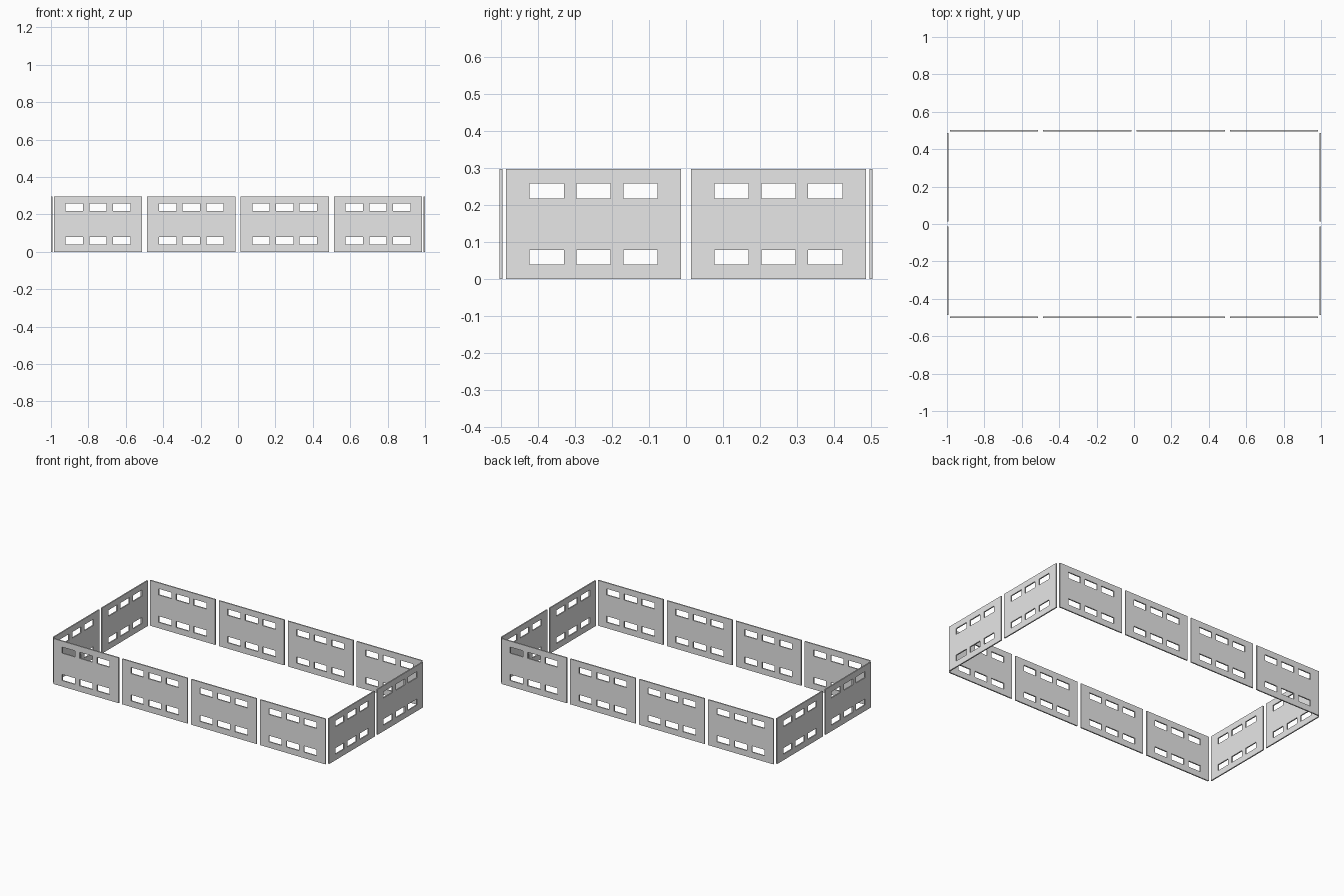
import bpy, bmesh, math

cube = bpy.data.objects.get("Cube")
if cube:
    bpy.data.objects.remove(cube, do_unlink=True)

PITCH = 0.499        # spacing of neighbouring panels
WIDTH, HEIGHT, THICK = 0.472, 0.297, 0.008
HOLE_W, HOLE_STEP = 0.092, 0.1265

grey = bpy.data.materials.new("light_grey")
grey.use_nodes = True
colour = (0.8, 0.8, 0.8, 1)
grey.diffuse_color = colour
grey.node_tree.nodes["Principled BSDF"].inputs["Base Color"].default_value = colour


def panel_mesh():
    """Flat wall panel with two rows of three open windows."""
    xs = [-WIDTH / 2]
    for i in (-1, 0, 1):
        xs += [i * HOLE_STEP - HOLE_W / 2, i * HOLE_STEP + HOLE_W / 2]
    xs.append(WIDTH / 2)
    zs = [0, 0.039, 0.079, HEIGHT - 0.079, HEIGHT - 0.039, HEIGHT]
    bm = bmesh.new()
    grid = [[bm.verts.new((x, 0, z)) for z in zs] for x in xs]
    for i in range(len(xs) - 1):
        for j in range(len(zs) - 1):
            if i % 2 and j % 2:      # odd cells are the windows
                continue
            bm.faces.new((grid[i][j], grid[i + 1][j],
                          grid[i + 1][j + 1], grid[i][j + 1]))
    mesh = bpy.data.meshes.new("wall_panel")
    bm.to_mesh(mesh)
    bm.free()
    mesh.materials.append(grey)
    return mesh


mesh = panel_mesh()


def add_panel(name, x, y, angle):
    panel = bpy.data.objects.new(name, mesh)
    panel.location = (x, y, 0)
    panel.rotation_euler.z = angle
    bpy.context.collection.objects.link(panel)
    solid = panel.modifiers.new("thickness", 'SOLIDIFY')
    solid.thickness = THICK
    solid.offset = 0


# Long walls: four panels each
for i in range(4):
    x = (i - 1.5) * PITCH
    add_panel(f"front_panel_{i + 1}", x, -0.499, 0)
    add_panel(f"back_panel_{i + 1}", x, 0.499, math.pi)

# Short walls: two panels each
for i in range(2):
    y = (i - 0.5) * PITCH
    add_panel(f"left_panel_{i + 1}", 1 - THICK / 2, y, math.pi / 2)
    add_panel(f"right_panel_{i + 1}", -1 + THICK / 2, y, -math.pi / 2)
